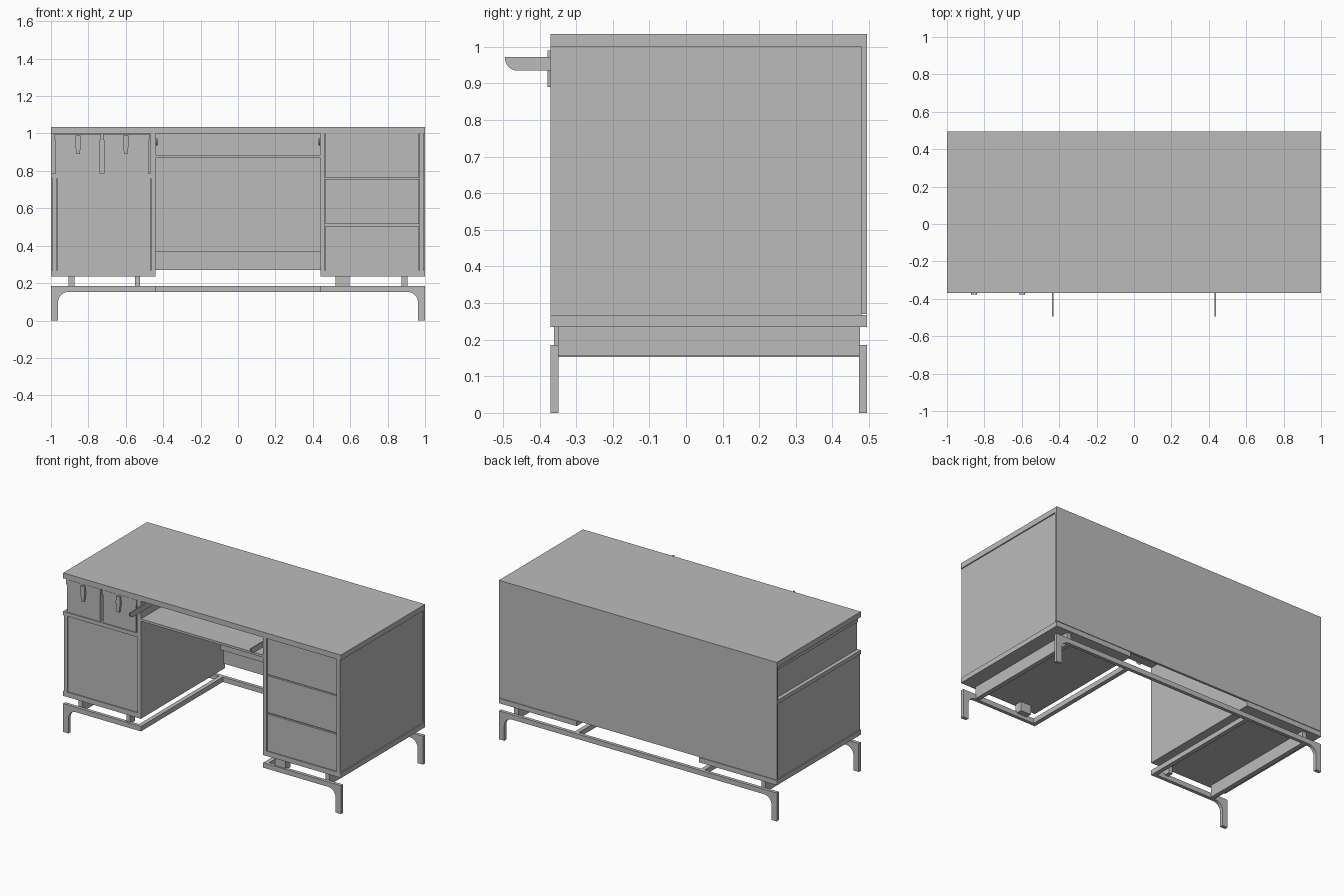
import bpy, bmesh, math
from mathutils import Vector

cube = bpy.data.objects.get("Cube")
if cube:
    bpy.data.objects.remove(cube, do_unlink=True)

grey = bpy.data.materials.new("plain_grey")
grey.use_nodes = True
grey.diffuse_color = (0.5, 0.5, 0.5, 1)
bsdf = grey.node_tree.nodes["Principled BSDF"]
bsdf.inputs["Base Color"].default_value = (0.5, 0.5, 0.5, 1)
bsdf.inputs["Roughness"].default_value = 0.7


def prism(name, points, axis, a, b):
    """Extrude a closed profile along an axis; x takes (y, z), y takes (x, z)."""
    place = {"x": lambda p, d: (d, p[0], p[1]),
             "y": lambda p, d: (p[0], d, p[1])}[axis]
    bm = bmesh.new()
    face = bm.faces.new([bm.verts.new(place(p, a)) for p in points])
    grown = bmesh.ops.extrude_face_region(bm, geom=[face])
    shift = Vector(place((0, 0), b - a))
    bmesh.ops.translate(bm, vec=shift,
                        verts=[v for v in grown["geom"] if isinstance(v, bmesh.types.BMVert)])
    bmesh.ops.recalc_face_normals(bm, faces=bm.faces)
    mesh = bpy.data.meshes.new(name)
    bm.to_mesh(mesh)
    bm.free()
    mesh.materials.append(grey)
    obj = bpy.data.objects.new(name, mesh)
    bpy.context.collection.objects.link(obj)
    return obj


def box(name, x0, x1, y0, y1, z0, z1):
    x0, x1 = min(x0, x1), max(x0, x1)
    return prism(name, [(x0, z0), (x1, z0), (x1, z1), (x0, z1)], "y", y0, y1)


def arc(cx, cz, r, start, end, steps=8):
    angles = [math.radians(start + (end - start) * i / steps) for i in range(steps + 1)]
    return [(cx + r * math.cos(t), cz + r * math.sin(t)) for t in angles]


FRONT, BACK, INNER = -0.37, 0.495, 0.44
FLOOR, TOP = 0.235, 1.0

# Desk top and back
box("desk_top", -1, 1, FRONT, BACK, TOP, 1.035)
box("back_panel", -1, 1, 0.48, BACK, 0.27, TOP)
box("modesty_panel", -INNER, INNER, 0.45, 0.48, 0.37, 0.87)
box("centre_shelf", -INNER, INNER, FRONT, 0.48, 0.87, 0.885)

# Pedestals: floor, recessed carcass, and front frame
for side, s, height in (("left", 1, TOP), ("right", -1, 0.76)):
    box(side + "_pedestal_floor", s * INNER, s, FRONT, BACK, FLOOR, 0.267)
    box(side + "_carcass", s * INNER, s * 0.993, -0.35, 0.48, 0.267, height)
    box(side + "_frame_inner", s * INNER, s * 0.465, FRONT, -0.35, 0.267, height)
    box(side + "_frame_outer", s * 0.97, s * 0.993, FRONT, -0.35, 0.267, height)

# Three drawers on one side, one door on the other
for i, (z0, z1) in enumerate(((0.267, 0.506), (0.516, 0.756), (0.764, TOP))):
    box(f"drawer_{i + 1}", 0.467, 0.968, -0.363, -0.35, z0, z1)
box("cabinet_door", -0.968, -0.467, -0.363, -0.35, 0.267, 0.76)

# Shelf with two latched boxes
box("box_shelf", -1, -INNER, FRONT, 0.48, 0.76, 0.785)
box("box_bay_wall", -0.468, -INNER, FRONT, 0.48, 0.785, TOP)
for i, (x0, x1) in enumerate(((-0.98, -0.732), (-0.722, -0.474))):
    box(f"storage_box_{i + 1}", x0 + 0.005, x1 - 0.005, -0.364, 0.48, 0.785, 0.965)
    box(f"box_lid_{i + 1}", x0, x1, -0.368, 0.48, 0.965, 0.998)
for i, x in enumerate((-0.855, -0.6)):
    outline = [(x - 0.009, 0.89), (x + 0.009, 0.89), (x + 0.016, 0.95), (x + 0.014, 0.99),
               (x - 0.014, 0.99), (x - 0.016, 0.95)]
    prism(f"box_latch_{i + 1}", outline, "y", -0.378, -0.36)

# Pull-out arms with a rounded lower nose
arm = [(0.2, 0.972), (-0.495, 0.972)] + arc(-0.46, 0.97, 0.035, 180, 270) + [(0.2, 0.935)]
for side, s in (("left", 1), ("right", -1)):
    prism(side + "_slide_arm", arm, "x", s * 0.431, s * 0.439)

# Base frame: legs blend into the rails through rounded corners
LEG, RAIL, RAIL_TOP = 0.962, 0.153, 0.185
corner = arc(LEG - 0.055, RAIL - 0.055, 0.055, 90, 0)
half = [(INNER, RAIL_TOP), (INNER, RAIL)] + corner + [(LEG, 0), (1, 0), (1, RAIL_TOP)]


def flip(points):
    return [(-x, z) for x, z in reversed(points)]


prism("front_leg_rail_left", half, "y", FRONT, -0.348)
prism("front_leg_rail_right", flip(half), "y", FRONT, -0.348)
prism("back_leg_rail", half[1:] + flip(half[1:]), "y", 0.473, BACK)

for side, s, inner_block in (("left", 1, (0.52, 0.595)), ("right", -1, (0.525, 0.552))):
    box(side + "_side_rail", s * INNER, s * 0.468, -0.348, 0.473, RAIL, RAIL_TOP)
    box(side + "_support_beam", s * 0.875, s * 0.905, -0.35, 0.475, 0.157, FLOOR)
    box(side + "_support_block", s * inner_block[0], s * inner_block[1],
        -0.36, -0.31, 0.175, FLOOR)
